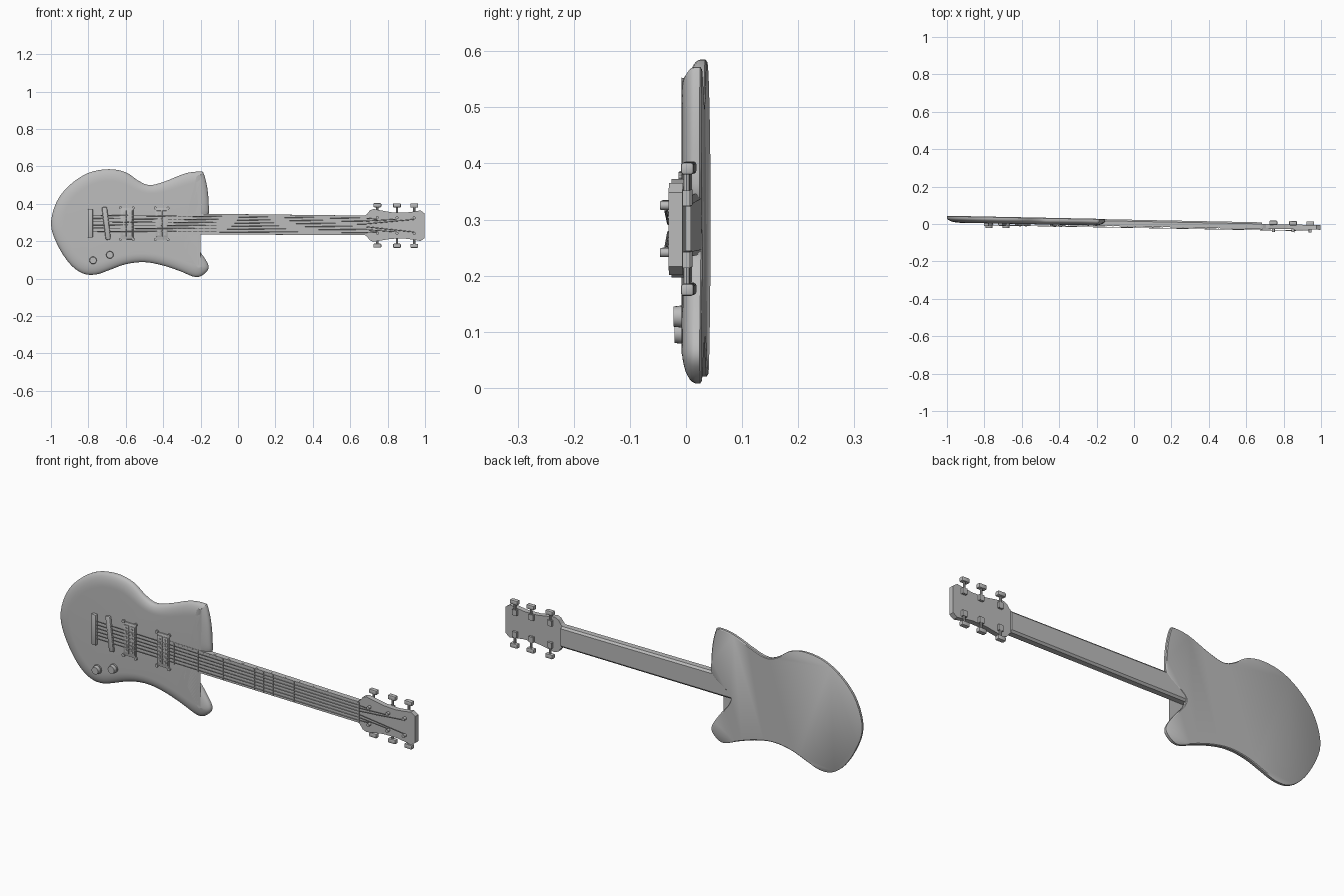
import bpy, bmesh, math
from mathutils import Vector, Matrix

if "Cube" in bpy.data.objects:
    bpy.data.objects.remove(bpy.data.objects["Cube"], do_unlink=True)

grey = bpy.data.materials.new("plain_grey")
grey.use_nodes = True
grey.diffuse_color = (0.5, 0.5, 0.5, 1)
grey.node_tree.nodes["Principled BSDF"].inputs["Base Color"].default_value = grey.diffuse_color

MID = 0.29          # height of the string line
LEAN, DROP = 0.02, 0.0075   # slight lean and droop toward the head


def finish(bm, name, smooth=True):
    """Lean the part with the whole instrument and make it an object."""
    for v in bm.verts:
        x, y, z = v.co
        v.co = (x, y - LEAN * x, z + MID - DROP * x)
    bmesh.ops.recalc_face_normals(bm, faces=bm.faces)
    mesh = bpy.data.meshes.new(name)
    bm.to_mesh(mesh)
    bm.free()
    mesh.materials.append(grey)
    ob = bpy.data.objects.new(name, mesh)
    bpy.context.collection.objects.link(ob)
    if smooth:
        bpy.ops.object.select_all(action='DESELECT')
        ob.select_set(True)
        bpy.context.view_layer.objects.active = ob
        bpy.ops.object.shade_smooth_by_angle(angle=math.radians(35))
    return ob


def add_box(bm, lo, hi, bevel=0, turn=0):
    lo, hi = Vector(lo), Vector(hi)
    size = hi - lo
    mat = Matrix.Translation((lo + hi) / 2) @ Matrix.Rotation(turn, 4, 'Y') @ Matrix.Diagonal((*size, 1))
    verts = bmesh.ops.create_cube(bm, size=1, matrix=mat)["verts"]
    if bevel:
        edges = list({e for v in verts for e in v.link_edges})
        bmesh.ops.bevel(bm, geom=edges, offset=bevel, segments=2, profile=0.5, affect='EDGES')


def add_rod(bm, a, b, r, sides=12, r2=None):
    a, b = Vector(a), Vector(b)
    rot = (b - a).to_track_quat('Z', 'Y').to_matrix().to_4x4()
    bmesh.ops.create_cone(bm, cap_ends=True, segments=sides, radius1=r, radius2=r if r2 is None else r2,
                          depth=(b - a).length, matrix=Matrix.Translation((a + b) / 2) @ rot)


def bridge_rings(bm, rings):
    """Skin a stack of closed rings and cap both ends."""
    loops = [[bm.verts.new(p) for p in ring] for ring in rings]
    n = len(loops[0])
    for a, b in zip(loops, loops[1:]):
        for i in range(n):
            bm.faces.new((a[i], a[(i + 1) % n], b[(i + 1) % n], b[i]))
    bm.faces.new(loops[0])
    bm.faces.new(loops[-1])


def spline(points, steps):
    out, n = [], len(points)
    for i in range(n):
        p0, p1, p2, p3 = (Vector(points[(i + k) % n]) for k in (-1, 0, 1, 2))
        for s in range(steps):
            t = s / steps
            out.append(0.5 * (2 * p1 + (p2 - p0) * t + (2 * p0 - 5 * p1 + 4 * p2 - p3) * t * t
                              + (3 * p1 - p0 - 3 * p2 + p3) * t ** 3))
    return out


def inset(ring, d):
    """Move a clockwise ring inward and relax it so that it cannot fold."""
    n = len(ring)
    res = []
    for i, p in enumerate(ring):
        t = (ring[(i + 1) % n] - ring[i - 1]).normalized()
        res.append(p + Vector((t.y, -t.x)) * d)
    return [res[i] * 0.6 + (res[i - 1] + res[(i + 1) % n]) * 0.2 for i in range(n)]


# Body: double-cutaway outline with a wide round-over on the front
outline = [(-1, .29), (-.97, .41), (-.9, .5), (-.8, .565), (-.69, .585), (-.6, .568), (-.53, .522),
           (-.47, .5), (-.39, .52), (-.28, .563), (-.2, .572), (-.183, .56), (-.165, .49), (-.157, .4),
           (-.165, .33), (-.26, .26), (-.255, .21), (-.2, .14), (-.158, .07), (-.175, .03), (-.225, .008),
           (-.31, .04), (-.4, .07), (-.5, .088), (-.6, .077), (-.69, .045), (-.76, .022), (-.83, .028),
           (-.9, .08), (-.965, .18)]
edge = [Vector((p.x, p.y - MID + DROP * p.x)) for p in spline(outline, 4)]
rings = [[(p.x, .024, p.y) for p in inset(edge, .004)], [(p.x, .021, p.y) for p in edge]]
ring, depth, width, steps = edge, .024, .055, 8
last = 0
for k in range(steps + 1):
    a = math.pi / 2 * k / steps
    here = width * (1 - math.cos(a))
    while here - last > 1e-6:
        d = min(.004, here - last)
        ring = inset(ring, d)
        last += d
    rings.append([(p.x, .012 - depth * math.sin(a), p.y) for p in ring])
bm = bmesh.new()
bridge_rings(bm, rings)
finish(bm, "body")

# Neck: chamfered bar running into the body
bm = bmesh.new()
section = [(-.004, 1), (.014, 1), (.0225, .82), (.0225, -.82), (.014, -1), (-.004, -1)]
bridge_rings(bm, [[(x, y, s * w) for y, s in section] for x, w in ((-.3, .056), (.685, .052))])
finish(bm, "neck", False)

# Fretboard, nut and frets
bm = bmesh.new()
board = [(-.0135, 1), (-.003, 1), (-.003, -1), (-.0135, -1)]
bridge_rings(bm, [[(x, y, s * w) for y, s in board] for x, w in ((-.37, .056), (.68, .052))])
finish(bm, "fretboard", False)
bm = bmesh.new()
add_box(bm, (.676, -.0165, -.05), (.688, -.004, .05))
finish(bm, "nut", False)
bm = bmesh.new()
for n in range(1, 23):
    x = .68 - 1.43 * (1 - 2 ** (-n / 12))
    add_box(bm, (x - .003, -.0155, -.052), (x + .003, -.013, .052))
finish(bm, "frets", False)

# Headstock: waisted plate
half = [(.675, .05), (.69, .06), (.705, .08), (.725, .088), (.76, .081), (.82, .071), (.89, .069),
        (.945, .076), (.975, .082), (.998, .066)]
plan = half + [(x, -w) for x, w in reversed(half)]
bm = bmesh.new()
bridge_rings(bm, [[(x, y, w) for x, w in plan] for y in (.014, -.011)])
finish(bm, "headstock", False)

# Tuners: string post, shaft and button on each side
posts, shafts, buttons = bmesh.new(), bmesh.new(), bmesh.new()
for x in (.745, .85, .942):
    for side in (1, -1):
        add_rod(posts, (x, -.009, side * .042), (x, -.027, side * .042), .008)
        add_rod(shafts, (x, .02, side * .04), (x, .02, side * .105), .006, 8)
        add_box(shafts, (x - .012, .012, side * .055 - .014), (x + .012, .026, side * .055 + .014))
        z = side * .108
        add_box(buttons, (x - .021, .01, z - .011), (x + .021, .033, z + .011), .005)
finish(posts, "string_posts")
finish(shafts, "tuner_shafts")
finish(buttons, "tuner_buttons")

# Strings: bridge to nut, then on to the posts
bm = bmesh.new()
for i in range(6):
    s = (i - 2.5) / 2.5
    a, b = (-.79, -.021, s * .043), (.682, -.018, s * .038)
    post_x = (.745, .85, .942)[min(i, 5 - i)]
    side = 1 if s > 0 else -1
    end = (post_x, -.018, side * (.042 - .008))
    add_rod(bm, a, b, .0022, 6)
    add_rod(bm, b, end, .0022, 6)
finish(bm, "strings")

# Tailpiece and slanted bridge
bm = bmesh.new()
add_box(bm, (-.802, -.027, -.076), (-.776, -.008, .076), .003)
finish(bm, "tailpiece")
bm = bmesh.new()
add_box(bm, (-.718, -.024, -.088), (-.69, -.008, .088), .0075, math.radians(-7))
finish(bm, "bridge")

# Pickups: base, raised coils, pole studs and corner screws
for name, x in (("bridge_pickup", -.594), ("neck_pickup", -.408)):
    bm = bmesh.new()
    add_box(bm, (x - .034, -.017, -.084), (x + .034, -.008, .084), .002)
    for dx in (-.016, .016):
        add_box(bm, (x + dx - .013, -.021, -.07), (x + dx + .013, -.015, .07), .002)
        for i in range(6):
            z = (i - 2.5) * .022
            add_rod(bm, (x + dx, -.018, z), (x + dx, -.0245, z), .006, 8)
    for sx in (-1, 1):
        for sz in (-1, 1):
            add_rod(bm, (x + sx * .034, -.008, sz * .084), (x + sx * .034, -.021, sz * .084), .008, 10)
    finish(bm, name)

# Control knobs
bm = bmesh.new()
for x, z in ((-.775, .098), (-.685, .127)):
    w = z - MID + DROP * x
    add_rod(bm, (x, -.008, w), (x, -.019, w), .022, 20)
    add_rod(bm, (x, -.019, w), (x, -.036, w), .02, 20, .018)
finish(bm, "control_knobs")
